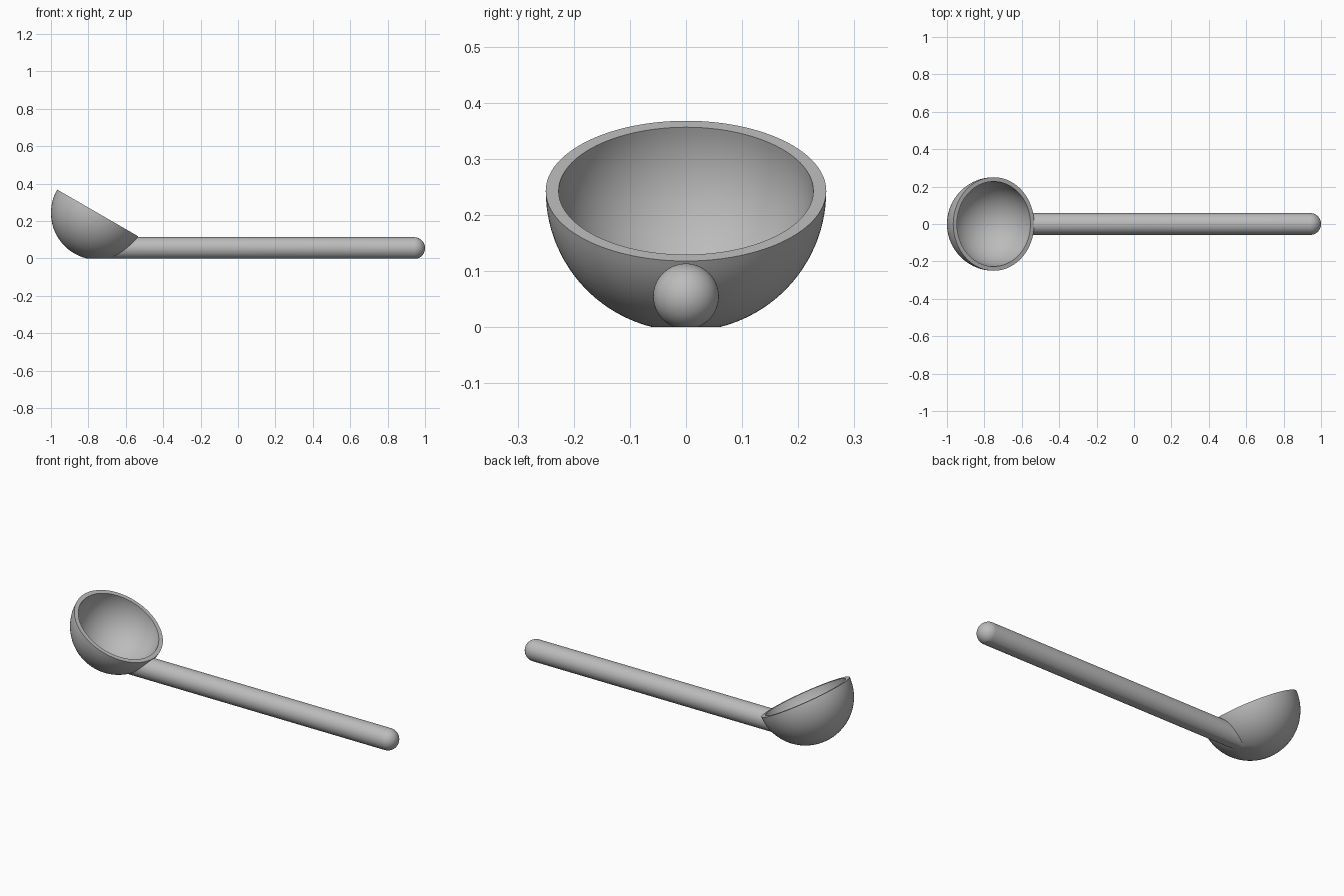
import bpy, bmesh
from math import sin, cos, pi, radians
from mathutils import Matrix, Vector

cube = bpy.data.objects.get("Cube")
if cube:
    bpy.data.objects.remove(cube, do_unlink=True)

BOWL_CENTRE = Vector((-0.75, 0, 0.243))
BOWL_R, INNER_R, TILT = 0.25, 0.227, radians(30)
HANDLE_R, HANDLE_Z, HANDLE_START = 0.0585, 0.055, -0.69

grey = bpy.data.materials.new("plain grey")
grey.use_nodes = True
colour = (0.5, 0.5, 0.5, 1)
grey.diffuse_color = colour
grey.node_tree.nodes["Principled BSDF"].inputs["Base Color"].default_value = colour


def arc(radius, start, end, steps, centre=0.0):
    """Points (radius from axis, height) along a circular arc."""
    angles = [start + (end - start) * i / steps for i in range(steps + 1)]
    return [(radius * cos(a), centre + radius * sin(a)) for a in angles]


def lathe(name, profile, matrix, segments):
    """Spin a profile round its axis, place it, and cut it flat at the floor."""
    bm = bmesh.new()
    verts = [bm.verts.new((r, 0, h)) for r, h in profile]
    edges = [bm.edges.new(pair) for pair in zip(verts, verts[1:])]
    bmesh.ops.spin(bm, geom=verts + edges, axis=(0, 0, 1), cent=(0, 0, 0),
                   angle=2 * pi, steps=segments)
    bmesh.ops.remove_doubles(bm, verts=bm.verts, dist=1e-5)
    bmesh.ops.transform(bm, matrix=matrix, verts=bm.verts)
    cut = bmesh.ops.bisect_plane(bm, geom=bm.verts[:] + bm.edges[:] + bm.faces[:],
                                 plane_co=(0, 0, 0), plane_no=(0, 0, -1),
                                 clear_outer=True)["geom_cut"]
    rim = [e for e in cut if isinstance(e, bmesh.types.BMEdge) and e.is_boundary]
    if rim:
        bmesh.ops.holes_fill(bm, edges=rim)
    bmesh.ops.recalc_face_normals(bm, faces=bm.faces)
    mesh = bpy.data.meshes.new(name)
    bm.to_mesh(mesh)
    bm.free()
    mesh.materials.append(grey)
    obj = bpy.data.objects.new(name, mesh)
    bpy.context.collection.objects.link(obj)
    return obj


# Hollow half-sphere bowl, tipped towards the handle
place_bowl = Matrix.Translation(BOWL_CENTRE) @ Matrix.Rotation(TILT, 4, "Y")
shell = arc(BOWL_R, -pi / 2, 0, 32) + arc(INNER_R, 0, -pi / 2, 32)
bowl = lathe("bowl", shell, place_bowl, 96)

# Round-ended rod handle, lying along x
rod = [(0, HANDLE_START), (HANDLE_R, HANDLE_START)]
rod += arc(HANDLE_R, 0, pi / 2, 16, 1 - HANDLE_R)
place_rod = Matrix.Translation((0, 0, HANDLE_Z)) @ Matrix.Rotation(pi / 2, 4, "Y")
handle = lathe("handle", rod, place_rod, 64)

# Hidden ball that keeps the handle out of the bowl's hollow
ball = lathe("hollow_cutter", arc((BOWL_R + INNER_R) / 2, -pi / 2, pi / 2, 48),
             Matrix.Translation(BOWL_CENTRE), 64)
trim = handle.modifiers.new("trim", "BOOLEAN")
trim.operation = "DIFFERENCE"
trim.solver = "EXACT"
trim.object = ball
bpy.context.view_layer.objects.active = handle
bpy.ops.object.modifier_apply(modifier=trim.name)
bpy.data.objects.remove(ball, do_unlink=True)

# Smooth curves, crisp rim and flats
bpy.ops.object.select_all(action="DESELECT")
for obj in (bowl, handle):
    obj.select_set(True)
bpy.ops.object.shade_smooth_by_angle(angle=radians(20))
